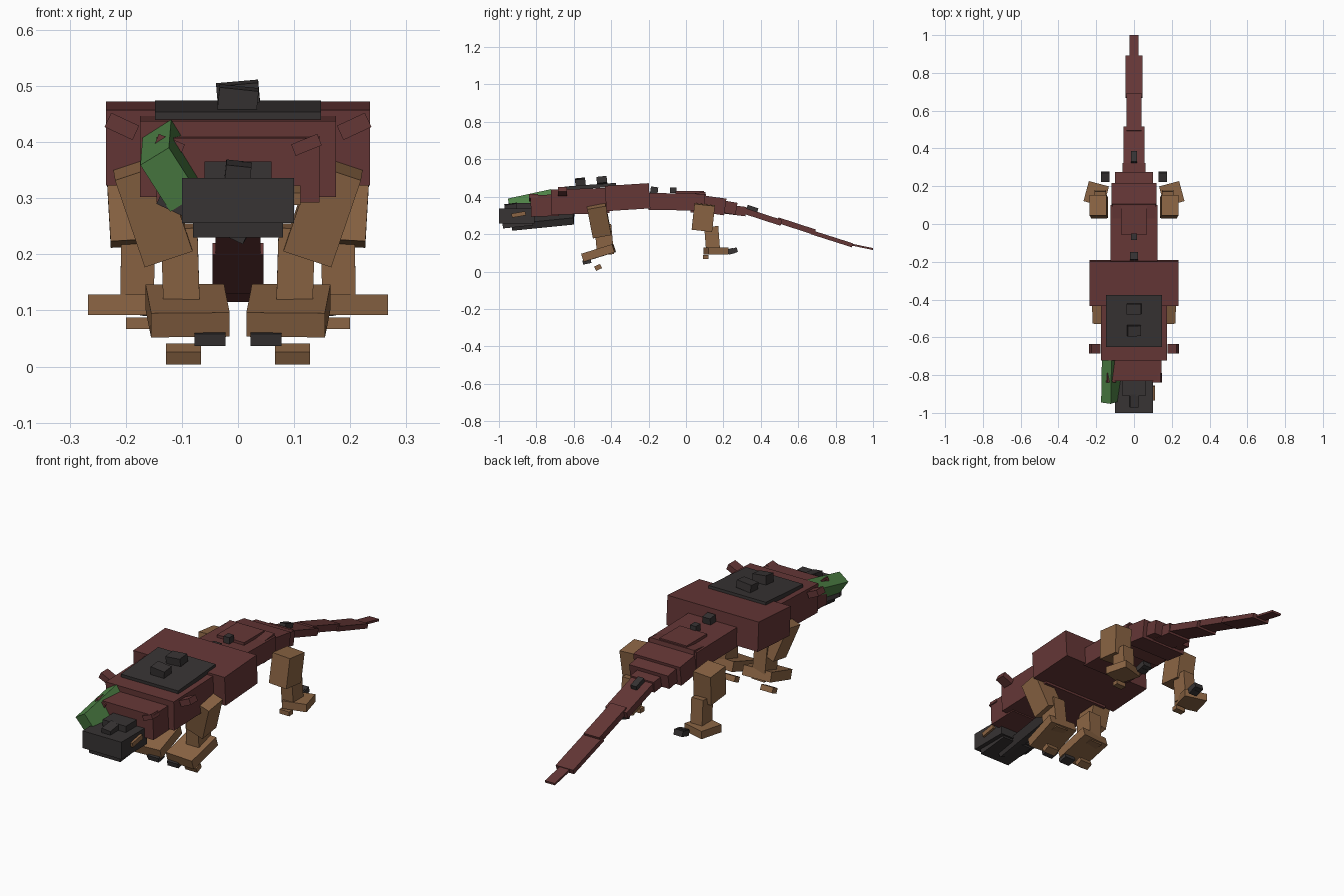
import bpy
from math import radians
from mathutils import Vector, Matrix

cube = bpy.data.objects.get("Cube")
if cube:
    bpy.data.objects.remove(cube, do_unlink=True)


def material(name, r, g, b):
    m = bpy.data.materials.new(name)
    m.use_nodes = True
    m.diffuse_color = (r, g, b, 1)
    m.node_tree.nodes["Principled BSDF"].inputs["Base Color"].default_value = (r, g, b, 1)
    return m


RED = material("maroon hide", .13, .038, .037)
DARK = material("charcoal", .038, .033, .033)
TAN = material("tan", .26, .13, .058)
GREEN = material("green", .075, .22, .06)


def box(name, centre, size, mat, rot=None):
    """A box with the given full size and rotation matrix."""
    bpy.ops.mesh.primitive_cube_add(size=1)
    ob = bpy.context.object
    ob.name = name
    ob.matrix_world = (Matrix.Translation(centre) @ (rot or Matrix.Identity(4))
                       @ Matrix.Diagonal((*size, 1)))
    ob.data.materials.append(mat)
    return ob


def turn(x=0, y=0, z=0):
    return (Matrix.Rotation(radians(z), 4, "Z") @ Matrix.Rotation(radians(x), 4, "X")
            @ Matrix.Rotation(radians(y), 4, "Y"))


def bar(name, a, b, w, t, mat, roll=0):
    """A box from a to b running mostly along y or z."""
    a, b = Vector(a), Vector(b)
    d = b - a
    along_y = abs(d.y) > abs(d.z)
    axis = Vector((0, 1, 0)) if along_y else Vector((0, 0, -1))
    rot = axis.rotation_difference(d).to_matrix().to_4x4() @ turn(y=roll)
    size = (w, d.length, t) if along_y else (w, t, d.length)
    return box(name, (a + b) / 2, size, mat, rot)


# Trunk and tail, front to back: name, y and z at each end, width, thickness
trunk = [
    ("neck_front", -.83, .35, -.68, .355, .29, .115),
    ("neck_base", -.72, .37, -.41, .38, .35, .135),
    ("shoulders", -.43, .39, -.195, .405, .47, .135),
    ("midriff", -.20, .375, .10, .37, .25, .09),
    ("hips", .02, .365, .11, .375, .23, .10),
    ("rump", .10, .36, .21, .345, .24, .09),
    ("tail_root", .18, .35, .27, .335, .20, .065),
    ("tail_1", .20, .335, .32, .32, .12, .05),
    ("tail_2", .30, .328, .51, .26, .11, .032),
    ("tail_3", .49, .275, .69, .21, .08, .03),
    ("tail_4", .67, .21, .89, .14, .09, .022),
    ("tail_tip", .88, .145, 1.0, .12, .05, .01),
]
for name, y0, z0, y1, z1, w, t in trunk:
    bar(name, (0, y0, z0), (0, y1, z1), w, t, RED)
box("back_pad", (0, .02, .42), (.14, .15, .02), RED)

# Back plate and studs along the spine
bar("back_plate", (0, -.65, .444), (0, -.375, .464), .295, .02, DARK)
box("stud_1", (0, -.565, .477), (.07, .055, .04), DARK, turn(x=6, y=6))
box("stud_2", (0, -.45, .488), (.075, .055, .035), DARK, turn(x=6, y=-5))
box("stud_3", (0, -.17, .435), (.04, .04, .035), DARK, turn(x=-8))
box("stud_4", (0, -.068, .435), (.03, .035, .03), DARK)
box("stud_5", (0, .355, .335), (.03, .06, .025), DARK, turn(x=-18))

# Head
box("snout", (0, -.905, .296), (.2, .19, .08), DARK)
box("upper_beak", (0, -.865, .35), (.12, .09, .03), DARK)
box("nose_stud", (0, -.935, .347), (.045, .07, .03), DARK, turn(x=8, y=6))
bar("lower_beak", (0, -.98, .245), (0, -.82, .262), .16, .03, DARK)
bar("jaw", (-.06, -.93, .272), (-.04, -.60, .305), .17, .04, DARK, 25)
bar("cheek_crest", (-.122, -.94, .333), (-.118, -.71, .383), .06, .10, GREEN, -32)
box("cheek_tag", (.102, -.895, .305), (.018, .075, .022), TAN, turn(x=10))

# Paired parts
for side, s in (("left", 1), ("right", -1)):
    def pair_box(name, c, size, mat, x=0, y=0, z=0):
        box(f"{side}_{name}", (c[0] * s, c[1], c[2]), size, mat, turn(x, y * s, z * s))

    def pair_bar(name, a, b, w, t, mat):
        bar(f"{side}_{name}", (a[0] * s, *a[1:]), (b[0] * s, *b[1:]), w, t, mat)

    pair_box("shoulder_horn", (.207, -.66, .428), (.055, .05, .028), RED, y=-25)
    pair_box("brow_horn", (.122, -.815, .395), (.05, .05, .022), RED, y=-22)

    # Front leg
    pair_bar("front_thigh", (.178, -.48, .355), (.125, -.45, .20), .09, .10, TAN)
    pair_bar("front_shin", (.105, -.445, .25), (.10, -.43, .09), .065, .09, TAN)
    pair_bar("front_foot", (.085, -.55, .074), (.095, -.385, .125), .14, .045, TAN)
    pair_box("front_toe", (.097, -.47, .022), (.062, .035, .025), TAN, x=25)
    pair_box("front_claw", (.05, -.53, .052), (.055, .045, .022), DARK, x=12)

    # Hind leg
    pair_bar("hind_thigh", (.19, .10, .358), (.182, .085, .22), .09, .11, TAN)
    pair_bar("hind_shin", (.178, .135, .24), (.18, .145, .11), .06, .075, TAN)
    pair_box("hind_foot", (.2, .16, .11), (.11, .11, .036), TAN, z=15)
    pair_box("hind_toe", (.175, .105, .077), (.05, .03, .02), TAN)
    pair_box("hind_claw", (.152, .25, .11), (.045, .05, .026), DARK, x=15)
    pair_box("hip_stud", (.15, .24, .108), (.04, .03, .03), DARK, x=15)
